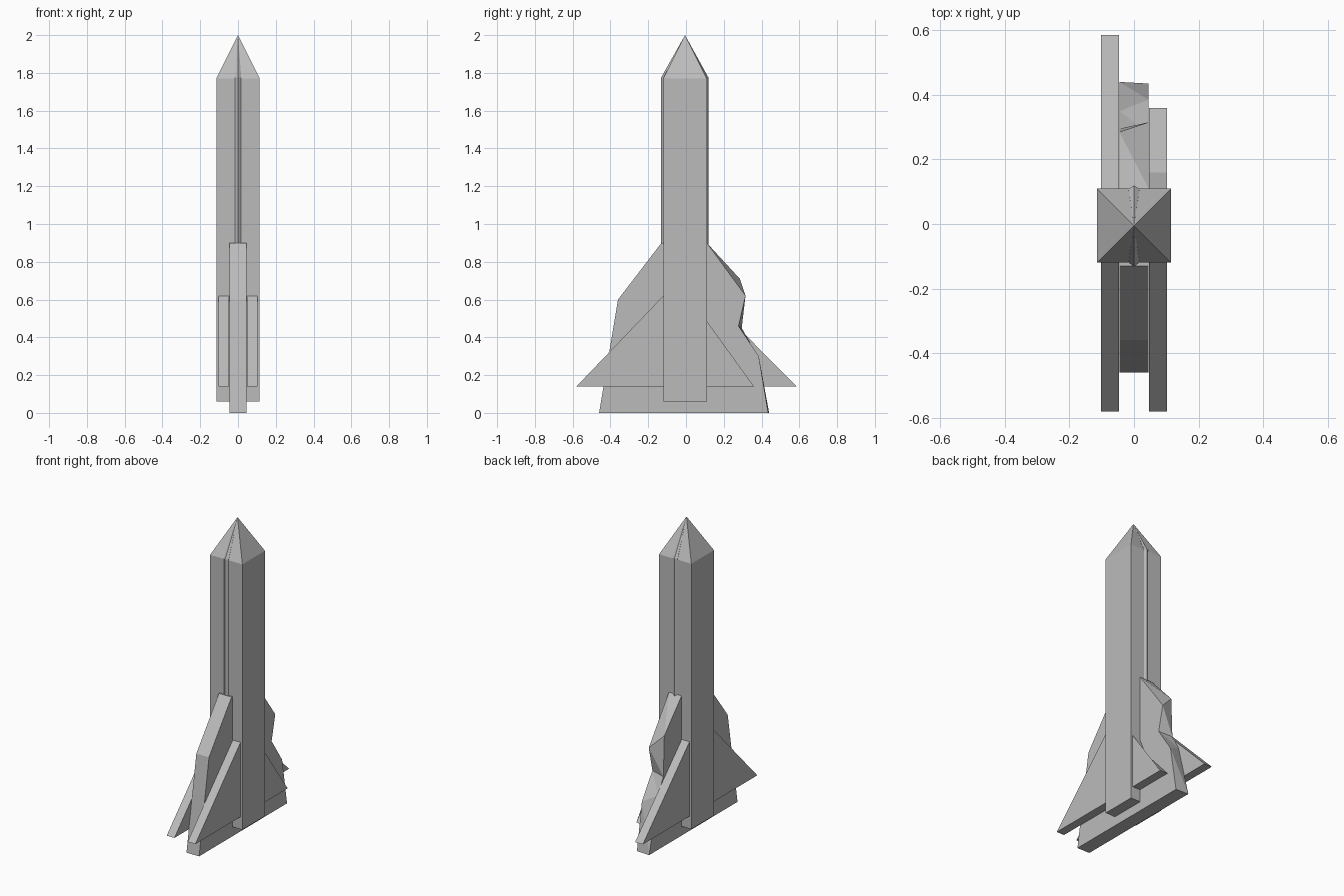
import bpy
import bmesh

cube = bpy.data.objects.get("Cube")
if cube:
    bpy.data.objects.remove(cube, do_unlink=True)

grey = bpy.data.materials.new("plain_grey")
grey.use_nodes = True
colour = (0.5, 0.5, 0.5, 1)
grey.diffuse_color = colour
grey.node_tree.nodes["Principled BSDF"].inputs["Base Color"].default_value = colour


def finish(name, bm):
    """Turn a bmesh into a flat-shaded grey object."""
    bmesh.ops.recalc_face_normals(bm, faces=bm.faces)
    mesh = bpy.data.meshes.new(name)
    bm.to_mesh(mesh)
    bm.free()
    mesh.materials.append(grey)
    obj = bpy.data.objects.new(name, mesh)
    bpy.context.collection.objects.link(obj)
    return obj


def bridge(bm, a, b):
    for i in range(len(a)):
        j = (i + 1) % len(a)
        bm.faces.new((a[i], a[j], b[j], b[i]))


def spire(name, section, base, shoulder, tip):
    """Upright prism on an (x, y) section that closes to a point."""
    bm = bmesh.new()
    low = [bm.verts.new((x, y, base)) for x, y in section]
    high = [bm.verts.new((x, y, shoulder)) for x, y in section]
    apex = bm.verts.new(tip)
    bm.faces.new(low)
    bridge(bm, low, high)
    for i in range(len(high)):
        bm.faces.new((high[i], high[(i + 1) % len(high)], apex))
    finish(name, bm)


def fin(name, x0, x1, profile0, profile1=None):
    """Slab between two (y, z) outlines, one on each side."""
    bm = bmesh.new()
    a = [bm.verts.new((x0, y, z)) for y, z in profile0]
    b = [bm.verts.new((x1, y, z)) for y, z in profile1 or profile0]
    bm.faces.new(a)
    bm.faces.new(b)
    bridge(bm, a, b)
    bmesh.ops.triangulate(bm, faces=bm.faces)
    finish(name, bm)


# Square tower with a pyramid nose
TIP = (0, -0.005, 2.0)
w, front, back = 0.115, -0.12, 0.11
spire("tower_body", [(-w, front), (w, front), (w, back), (-w, back)], 0.06, 1.77, TIP)

# Thin ridge down the front and back faces
r = 0.017
spire("centre_ridge",
      [(0, front - 0.012), (r, front + 0.001), (r, back - 0.001),
       (0, back + 0.009), (-r, back - 0.001), (-r, front + 0.001)],
      0.88, 1.775, TIP)

# Central fin, with a chipped rear edge that differs on each side
leading = [(-0.46, 0), (-0.36, 0.6), (-0.13, 0.9), (0.11, 0.9)]
rear_right = [(0.285, 0.71), (0.295, 0.45), (0.35, 0.35), (0.44, 0)]
rear_left = [(0.315, 0.62), (0.278, 0.46), (0.385, 0.3), (0.435, 0)]
fin("central_fin", -0.045, 0.045, leading + rear_right, leading + rear_left)

# Outer fins: whole on the right, broken at the rear on the left
slope = [(-0.58, 0.14), (-0.12, 0.62), (0.11, 0.62)]
fin("right_fin", -0.102, -0.047, slope + [(0.585, 0.14)])
fin("left_fin", 0.047, 0.102,
    slope[:2] + [(0.1, 0.62), (0.1, 0.5), (0.16, 0.36), (0.36, 0.14)])
